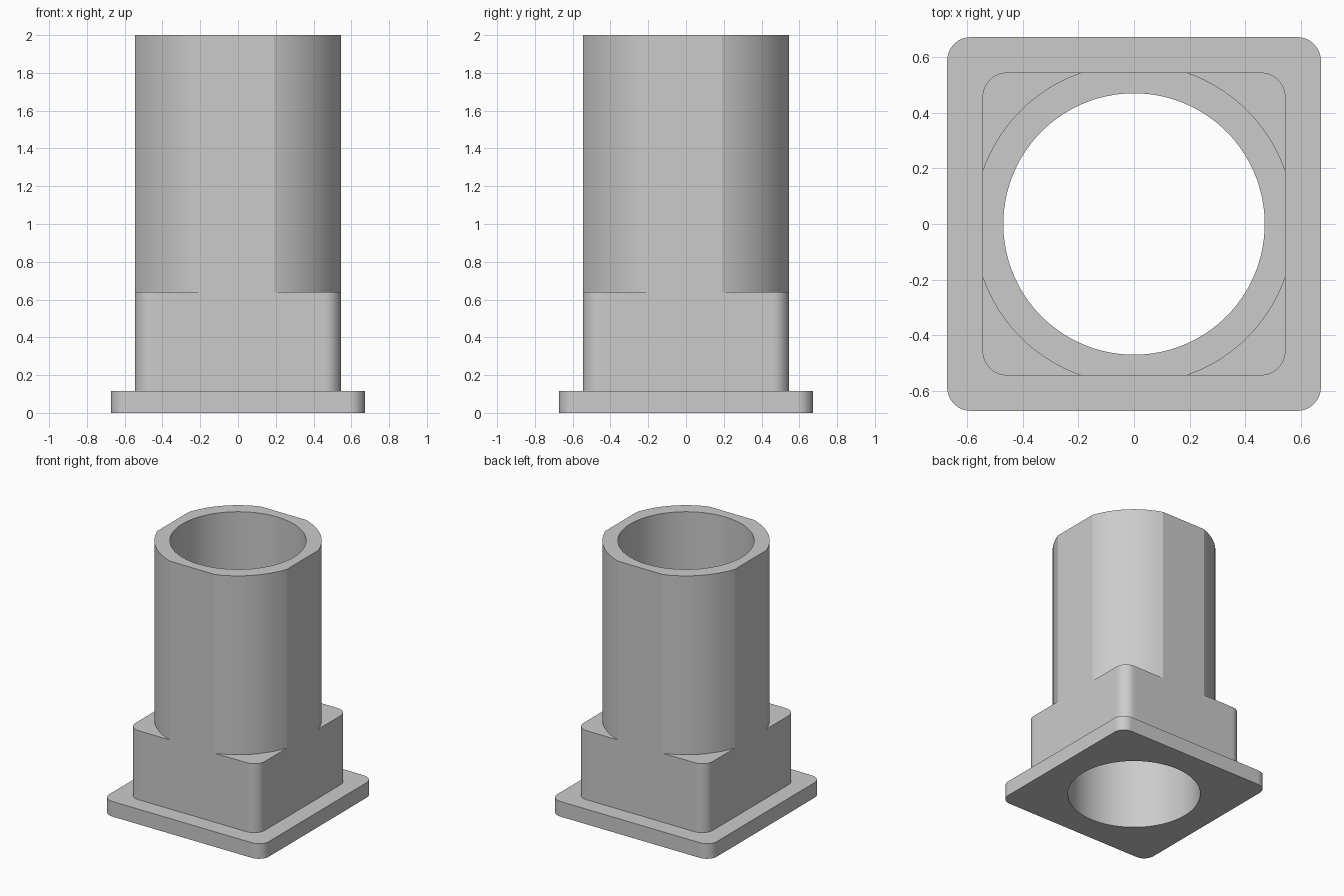
import bpy, bmesh, math

if "Cube" in bpy.data.objects:
    bpy.data.objects.remove(bpy.data.objects["Cube"])

PLATE, PLATE_R = 0.672, 0.085     # half width and corner radius of the base flange
BLOCK, BLOCK_R = 0.545, 0.09      # half width and corner radius of the square collar
TUBE, BORE = 0.577, 0.47          # outer tube radius (flattened at BLOCK) and bore radius
Z_PLATE, Z_BLOCK, Z_TOP = 0.115, 0.64, 2.0


def rounded_square(half, r):
    """Polar radius of a rounded square."""
    c = half - r

    def radius(t):
        a, b = abs(math.cos(t)), abs(math.sin(t))
        a, b = max(a, b), min(a, b)
        if half * b / a <= c:
            return half / a
        dot = c * (a + b)
        return dot + math.sqrt(max(dot * dot - 2 * c * c + r * r, 0))
    return radius


def flattened_circle(t):
    return min(TUBE, BLOCK / max(abs(math.cos(t)), abs(math.sin(t))))


def bore(t):
    return BORE


# Shared ring angles: even steps, rounded-corner points and the ends of the flats
quarter = [math.radians(4 * i) for i in range(23)]
for half, r in ((PLATE, PLATE_R), (BLOCK, BLOCK_R)):
    c = half - r
    for i in range(9):
        s = math.pi / 2 * i / 8
        quarter.append(math.atan2(c + r * math.sin(s), c + r * math.cos(s)))
flat_end = math.acos(BLOCK / TUBE)
quarter += [flat_end, math.pi / 2 - flat_end]
quarter = sorted({round(a, 6) for a in quarter})
angles = [a + q * math.pi / 2 for q in range(4) for a in quarter]

# Stacked rings: flange, collar, tube, then down through the bore
plate = rounded_square(PLATE, PLATE_R)
block = rounded_square(BLOCK, BLOCK_R)
sections = [(bore, 0), (plate, 0), (plate, Z_PLATE), (block, Z_PLATE),
            (block, Z_BLOCK), (flattened_circle, Z_BLOCK),
            (flattened_circle, Z_TOP), (bore, Z_TOP)]

bm = bmesh.new()
rings = [[bm.verts.new((f(t) * math.cos(t), f(t) * math.sin(t), z)) for t in angles]
         for f, z in sections]
n = len(angles)
for k, lower in enumerate(rings):
    upper = rings[(k + 1) % len(rings)]
    for i in range(n):
        j = (i + 1) % n
        bm.faces.new((lower[i], lower[j], upper[j], upper[i]))
bmesh.ops.remove_doubles(bm, verts=bm.verts, dist=1e-5)
bmesh.ops.recalc_face_normals(bm, faces=bm.faces)

mesh = bpy.data.meshes.new("flanged_sleeve")
bm.to_mesh(mesh)
bm.free()
sleeve = bpy.data.objects.new("flanged_sleeve", mesh)
bpy.context.collection.objects.link(sleeve)

grey = bpy.data.materials.new("light grey")
grey.diffuse_color = (0.6, 0.6, 0.6, 1)
grey.use_nodes = True
grey.node_tree.nodes["Principled BSDF"].inputs["Base Color"].default_value = grey.diffuse_color
mesh.materials.append(grey)

bpy.context.view_layer.objects.active = sleeve
sleeve.select_set(True)
bpy.ops.object.shade_smooth_by_angle(angle=math.radians(14))
